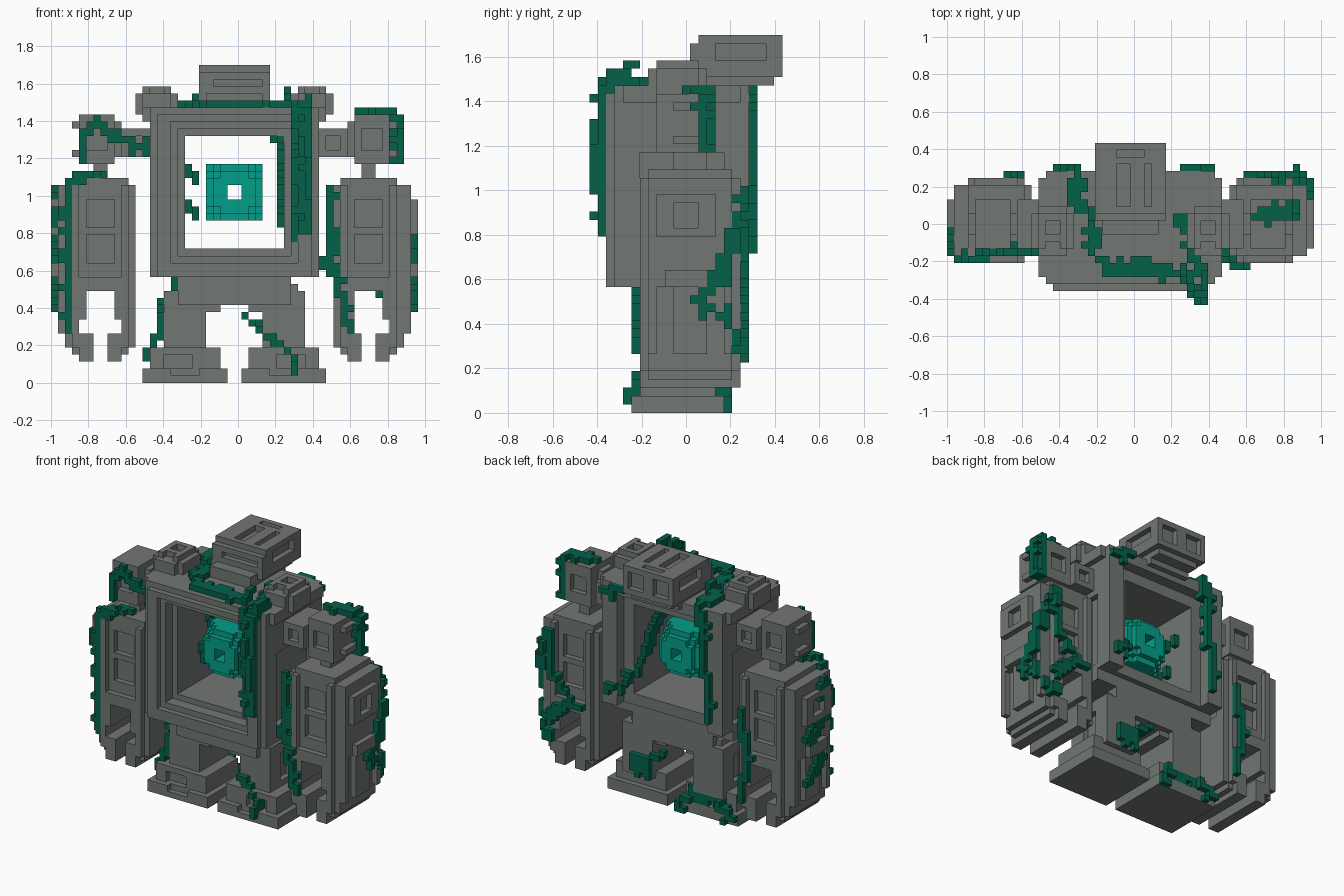
import bpy, bmesh, random
from mathutils import Vector

random.seed(4)
UNIT = 2 / 53            # edge of one small cube
MID = 26                 # mirror column
occupied = set()

cube = bpy.data.objects.get("Cube")
if cube:
    bpy.data.objects.remove(cube, do_unlink=True)


def material(name, rgb):
    mat = bpy.data.materials.new(name)
    mat.use_nodes = True
    mat.diffuse_color = (*rgb, 1)
    mat.node_tree.nodes["Principled BSDF"].inputs["Base Color"].default_value = (*rgb, 1)
    return mat


stone = material("grey stone", (0.168, 0.184, 0.172))
moss = material("dark green moss", (0.001, 0.119, 0.068))
crystal = material("teal crystal", (0.001, 0.345, 0.255))


class Part:
    """A block sculpture made of small cubes, filled and carved by ranges."""

    def __init__(self):
        self.cells = set()

    def cells_in(self, x, y, z, step=0):
        for i in range(*x):
            for j in range(*y):
                for k in range(*z):
                    near = [min(c - r[0], r[1] - 1 - c) for c, r in ((i, x), (j, y), (k, z))]
                    # chop the edges where two sides meet
                    if step and sum(sorted(near)[:2]) < step:
                        continue
                    yield i, j, k

    def fill(self, x, y, z, step=0):
        self.cells.update(self.cells_in(x, y, z, step))

    def cut(self, x, y, z):
        self.cells.difference_update(self.cells_in(x, y, z))

    def cut_front_back(self, x, front, back, depth, z):
        self.cut(x, (front, front + depth), z)
        self.cut(x, (back - depth, back), z)

    def build(self, name, mat, mirrored=False):
        cells = self.cells
        if mirrored:
            cells = {(2 * MID - 1 - i, j, k) for i, j, k in cells}
        occupied.update(cells)
        bm = bmesh.new()
        verts = {}

        def vert(p):
            if p not in verts:
                verts[p] = bm.verts.new(((p[0] - 26.5) * UNIT, (p[1] - 11.5) * UNIT, p[2] * UNIT))
            return verts[p]

        for c in cells:
            for axis in range(3):
                u, v = (axis + 1) % 3, (axis + 2) % 3
                for side in (0, 1):
                    beside = list(c)
                    beside[axis] += 2 * side - 1
                    if tuple(beside) in cells:
                        continue
                    ring = []
                    for a, b in ((0, 0), (1, 0), (1, 1), (0, 1)):
                        p = list(c)
                        p[axis] += side
                        p[u] += a
                        p[v] += b
                        ring.append(vert(tuple(p)))
                    bm.faces.new(ring if side else ring[::-1])
        bmesh.ops.dissolve_limit(bm, angle_limit=0.01, verts=bm.verts[:], edges=bm.edges[:])
        mesh = bpy.data.meshes.new(name)
        bm.to_mesh(mesh)
        bm.free()
        mesh.materials.append(mat)
        bpy.context.collection.objects.link(bpy.data.objects.new(name, mesh))

    def build_pair(self, name, mat):
        self.build("left_" + name, mat)
        self.build("right_" + name, mat, mirrored=True)


AROUND = [Vector(d) for d in ((1, 0, 0), (-1, 0, 0), (0, 1, 0), (0, -1, 0), (0, 0, 1), (0, 0, -1))]


def key(v):
    return tuple(round(c) for c in v)


def vine(name, *points, spread=0.4):
    """Moss cubes along a path, widened only where they cling to stone."""
    part = Part()
    for a, b in zip(points, points[1:]):
        a, b = Vector(a), Vector(b)
        steps = int(max(abs(c) for c in b - a)) + 1
        for s in range(steps + 1):
            here = a.lerp(b, s / steps)
            part.cells.add(key(here))
            for d in AROUND:
                clings = any(key(here + d + e) in occupied for e in AROUND)
                if clings and random.random() < spread:
                    part.cells.add(key(here + d))
    part.cells = {c for c in part.cells - occupied
                  if 0 <= c[0] < 53 and 0 <= c[1] < 23 and c[2] >= 0}
    part.build(name, moss)


# Hollow torso with stepped frames on both sides
torso = Part()
torso.fill(x=(14, 38), y=(3, 19), z=(15, 39))
torso.fill(x=(15, 37), y=(2, 4), z=(15, 38))
torso.fill(x=(13, 39), y=(4, 18), z=(37, 39))
torso.cut(x=(19, 33), y=(0, 20), z=(19, 35))
torso.cut(x=(17, 35), y=(2, 3), z=(17, 37))
torso.cut(x=(18, 34), y=(3, 5), z=(18, 36))
torso.cut(x=(17, 35), y=(17, 19), z=(17, 37))
torso.cut(x=(14, 38), y=(16, 19), z=(15, 17))
for wall in ((14, 15), (37, 38)):
    torso.cut(x=wall, y=(6, 16), z=(18, 31))
torso.build("torso_frame", stone)

# Floating core, a stepped ball with a square shaft on every axis
core = Part()
for i, j, k in core.cells_in((22, 30), (7, 15), (23, 31)):
    if (i - 25.5) ** 2 + (j - 10.5) ** 2 + (k - 26.5) ** 2 < 23:
        core.cells.add((i, j, k))
for i, k in ((22, 23), (22, 30), (29, 23), (29, 30)):
    core.fill(x=(i, i + 1), y=(10, 12), z=(k, k + 1))
core.cut(x=(25, 27), y=(7, 15), z=(26, 28))
core.cut(x=(22, 24), y=(10, 12), z=(26, 28))
core.cut(x=(28, 30), y=(10, 12), z=(26, 28))
core.build("core", crystal)

# Head, set back on a stepped neck
neck = Part()
neck.fill(x=(22, 30), y=(10, 20), z=(39, 41))
neck.fill(x=(23, 29), y=(12, 20), z=(38, 42))
neck.build("neck", stone)
head = Part()
head.fill(x=(21, 31), y=(13, 23), z=(40, 45))
head.fill(x=(21, 31), y=(12, 14), z=(40, 44))
head.fill(x=(22, 30), y=(14, 22), z=(39, 40))
head.fill(x=(22, 30), y=(14, 20), z=(38, 39))
head.cut(x=(23, 30), y=(12, 13), z=(42, 43))
for slot in ((24, 26), (28, 29)):
    head.cut(x=slot, y=(14, 20), z=(44, 45))
head.cut(x=(24, 28), y=(21, 22), z=(44, 45))
for slot in ((22, 25), (27, 30)):
    head.cut(x=slot, y=(22, 23), z=(41, 44))
for cheek in ((21, 22), (30, 31)):
    head.cut(x=cheek, y=(15, 21), z=(42, 44))
head.build("head", stone)

# Shoulder pads and the joints that carry the arms
pad = Part()
pad.fill(x=(34, 40), y=(7, 14), z=(37, 42), step=1)
pad.cut(x=(36, 38), y=(7, 9), z=(41, 42))
pad.cut(x=(36, 38), y=(10, 12), z=(41, 42))
pad.build_pair("shoulder_pad", stone)
joint = Part()
joint.fill(x=(38, 42), y=(8, 15), z=(32, 36))
joint.cut_front_back(x=(39, 41), front=8, back=15, depth=1, z=(33, 35))
joint.build_pair("shoulder_joint", stone)

# Upper arms, eight-sided from above
upper = Part()
upper.fill(x=(42, 49), y=(9, 14), z=(31, 38), step=1)
upper.fill(x=(43, 48), y=(8, 15), z=(31, 38))
upper.cut_front_back(x=(44, 47), front=8, back=15, depth=1, z=(33, 36))
upper.cut(x=(48, 49), y=(10, 13), z=(33, 36))
upper.build_pair("upper_arm", stone)
elbow = Part()
elbow.fill(x=(44, 46), y=(10, 14), z=(29, 31))
elbow.build_pair("elbow", stone)

# Forearms with panelled faces and a two-clawed hand
arm = Part()
arm.fill(x=(40, 50), y=(6, 18), z=(4, 29), step=1)
arm.fill(x=(42, 48), y=(6, 18), z=(3, 6))
arm.fill(x=(50, 51), y=(7, 17), z=(7, 28))
arm.fill(x=(51, 52), y=(8, 15), z=(21, 26))
arm.fill(x=(51, 52), y=(9, 14), z=(15, 17))
arm.cut(x=(51, 52), y=(10, 13), z=(22, 25))
arm.cut(x=(43, 47), y=(6, 18), z=(7, 13))
arm.cut(x=(42, 48), y=(6, 18), z=(7, 9))
arm.cut(x=(44, 46), y=(6, 18), z=(3, 8))
arm.cut_front_back(x=(42, 48), front=6, back=18, depth=1, z=(15, 28))
for window in ((17, 21), (22, 26)):
    arm.cut_front_back(x=(43, 47), front=6, back=18, depth=2, z=window)
for groove in ((8, 10), (14, 16)):
    arm.cut(x=(50, 51), y=groove, z=(7, 15))
arm.cut(x=(40, 41), y=(9, 15), z=(18, 25))
arm.build_pair("forearm", stone)

# Hips, legs and feet
hips = Part()
hips.fill(x=(18, 34), y=(6, 16), z=(11, 15))
hips.fill(x=(17, 35), y=(7, 15), z=(10, 14))
hips.cut(x=(24, 28), y=(6, 17), z=(10, 11))
hips.build("hips", stone)
leg = Part()
leg.fill(x=(30, 36), y=(7, 16), z=(4, 13))
leg.cut(x=(35, 36), y=(10, 13), z=(6, 11))
leg.build_pair("leg", stone)
foot = Part()
foot.fill(x=(27, 39), y=(5, 16), z=(0, 2))
foot.fill(x=(28, 38), y=(6, 15), z=(2, 5))
foot.cut(x=(32, 36), y=(6, 7), z=(2, 4))
foot.cut(x=(31, 35), y=(5, 6), z=(1, 2))
foot.build_pair("foot", stone)

# Moss creeping over the torso and head base
vine("chest_moss", (36, 3, 40), (36, 2, 39), (36, 1, 38), (36, 1, 21), spread=0.3)
vine("chest_moss_edge", (35, 2, 39), (35, 1, 36), (35, 1, 24), (34, 2, 20))
vine("chest_moss_lip", (34, 2, 36), (34, 2, 22))
vine("chest_moss_bulge", (34, 1, 39), (36, 0, 29), (36, 0, 26), spread=0)
vine("inner_left_moss", (32, 6, 34), (32, 11, 29), (32, 14, 25), (33, 18, 21), (36, 19, 19))
vine("inner_right_moss", (19, 13, 30), (20, 12, 28), spread=0)
vine("inner_right_low_moss", (19, 11, 25), (20, 10, 23), spread=0)
vine("collar_moss", (20, 13, 39), (20, 8, 39), (22, 5, 39), (36, 4, 39), (33, 12, 39))
vine("collar_moss_side", (33, 3, 40), (33, 5, 41), spread=0)
vine("back_left_moss", (33, 19, 38), (37, 19, 37), spread=0.3)
vine("back_right_moss", (18, 14, 39), (18, 19, 39), (17, 19, 34), (16, 19, 19), spread=0.5)

# Moss on the arms
vine("left_shoulder_moss", (43, 12, 38), (48, 13, 38), (49, 13, 37), (49, 13, 31))
vine("left_shoulder_back_moss", (48, 14, 37), (48, 14, 31))
vine("left_arm_front_moss", (39, 6, 27), (39, 6, 16), (40, 5, 13), (42, 5, 7))
vine("left_arm_side_moss", (49, 18, 24), (51, 17, 20), (51, 15, 16), (51, 13, 12),
     (51, 16, 11), (49, 18, 7), spread=0.5)
vine("left_arm_back_moss", (49, 18, 26), (48, 18, 19), (43, 18, 14), (49, 18, 11), spread=0.5)
vine("right_shoulder_moss", (4, 7, 31), (4, 7, 34), (6, 7, 36), (8, 7, 34))
vine("right_joint_moss", (9, 7, 34), (13, 7, 33), spread=0.25)
vine("right_arm_front_moss", (7, 8, 29), (4, 6, 29), (2, 6, 28), (2, 6, 8), spread=0.3)
vine("right_arm_side_moss", (0, 9, 27), (0, 8, 21), (0, 13, 18), (0, 9, 13), (0, 14, 10), spread=0.5)
vine("right_arm_back_moss", (10, 18, 22), (9, 18, 14), (10, 18, 6), spread=0.25)

# Moss on the legs
vine("right_leg_moss", (17, 6, 14), (15, 8, 10), (15, 7, 6), (13, 7, 3), spread=0.25)
vine("left_leg_moss", (29, 8, 7), (31, 6, 5), (34, 5, 3), (34, 4, 1), spread=0.2)
vine("left_leg_back_moss", (27, 16, 9), (30, 16, 7), (33, 16, 6), (30, 16, 5))
vine("right_foot_back_moss", (14, 16, 1), (17, 15, 3), (21, 15, 3), (24, 16, 1))
